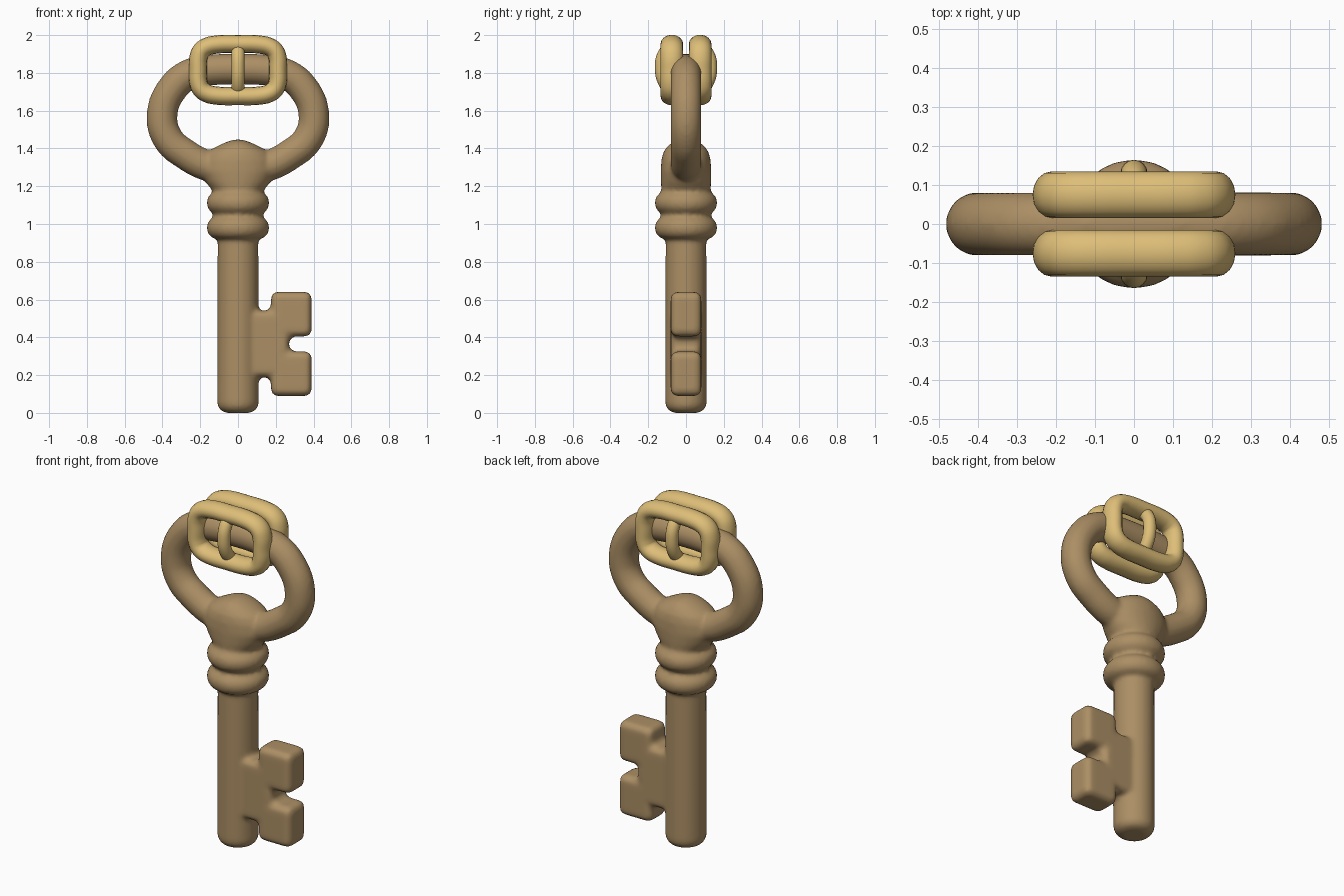
import bpy, bmesh, math

if "Cube" in bpy.data.objects:
    bpy.data.objects.remove(bpy.data.objects["Cube"])


def material(name, rgb):
    m = bpy.data.materials.new(name)
    m.diffuse_color = (*rgb, 1)
    m.use_nodes = True
    m.node_tree.nodes["Principled BSDF"].inputs["Base Color"].default_value = m.diffuse_color
    return m


BRONZE = material("aged bronze", (0.413, 0.275, 0.130))
GOLD = material("pale gold", (0.73, 0.515, 0.188))


def activate(o):
    bpy.ops.object.select_all(action='DESELECT')
    o.select_set(True)
    bpy.context.view_layer.objects.active = o


def from_bmesh(name, bm, mat):
    bmesh.ops.recalc_face_normals(bm, faces=bm.faces)
    me = bpy.data.meshes.new(name)
    bm.to_mesh(me)
    bm.free()
    o = bpy.data.objects.new(name, me)
    bpy.context.collection.objects.link(o)
    me.materials.append(mat)
    return o


def tube(name, pts, radius, mat, cyclic):
    """Round bar swept along a smooth path."""
    cu = bpy.data.curves.new(name, 'CURVE')
    cu.dimensions = '3D'
    sp = cu.splines.new('BEZIER')
    sp.bezier_points.add(len(pts) - 1)
    for p, co in zip(sp.bezier_points, pts):
        p.co = co
        p.handle_left_type = p.handle_right_type = 'AUTO'
    sp.use_cyclic_u = cyclic
    sp.resolution_u = 6
    cu.bevel_depth = radius
    cu.bevel_resolution = 6
    cu.use_fill_caps = True
    cu.materials.append(mat)
    o = bpy.data.objects.new(name, cu)
    bpy.context.collection.objects.link(o)
    activate(o)
    bpy.ops.object.convert(target='MESH')
    o = bpy.context.object
    bpy.ops.object.shade_smooth()
    return o


def loft(name, sections, mat, n=40):
    """Stack of ellipses given as (z, rx, ry)."""
    bm = bmesh.new()
    rings = []
    for z, rx, ry in sections:
        rings.append([bm.verts.new((rx * math.cos(2 * math.pi * i / n),
                                    ry * math.sin(2 * math.pi * i / n), z))
                      for i in range(n)])
    for a, b in zip(rings, rings[1:]):
        for i in range(n):
            j = (i + 1) % n
            bm.faces.new((a[i], a[j], b[j], b[i]))
    bm.faces.new(rings[0])
    bm.faces.new(rings[-1])
    return from_bmesh(name, bm, mat)


# shaft with rounded tip and two collars
profile = [(0.055 - 0.055 * math.cos(a), 0.055 + 0.055 * math.sin(a))
           for a in (math.pi / 2 * k / 6 for k in range(7))]
for zc in (0.98, 1.112):
    profile += [(zc - 0.06 * math.cos(a), 0.108 + 0.058 * math.sin(a))
                for a in (math.pi * k / 12 for k in range(13))]
profile.append((1.22, 0.115))
shaft = loft("shaft", [(z, r, r) for z, r in profile], BRONZE)

# flared neck
neck = loft("neck", [(1.14, .12, .12), (1.18, .138, .13), (1.22, .17, .133),
                     (1.28, .20, .134), (1.34, .19, .13), (1.38, .165, .12),
                     (1.41, .115, .10), (1.435, .06, .07), (1.447, .02, .025)], BRONZE)

# bow ring
half = [(.14, 1.815), (.25, 1.795), (.345, 1.72), (.402, 1.575), (.37, 1.45),
        (.28, 1.37), (.15, 1.305)]
path = [(0, 1.82)] + half + [(0, 1.29)] + [(-x, z) for x, z in reversed(half)]
bow = tube("bow", [(x, 0, z) for x, z in path], 0.082, BRONZE, True)

# bit with two teeth
outline = [(.05, .19), (.175, .19), (.175, .09), (.39, .09), (.39, .325),
           (.27, .325), (.27, .405), (.39, .405), (.39, .64), (.175, .64),
           (.175, .54), (.05, .54)]
bm = bmesh.new()
face = bm.faces.new([bm.verts.new((x, -.081, z)) for x, z in outline])
ext = bmesh.ops.extrude_face_region(bm, geom=[face])
bmesh.ops.translate(bm, vec=(0, .162, 0),
                    verts=[v for v in ext["geom"] if isinstance(v, bmesh.types.BMVert)])
bit = from_bmesh("bit", bm, BRONZE)
bev = bit.modifiers.new("round", 'BEVEL')
bev.width = 0.034
bev.segments = 4
activate(bit)
bpy.ops.object.modifier_apply(modifier="round")

# fuse the key parts into one soft cast surface
activate(shaft)
for o in (neck, bow, bit):
    o.select_set(True)
bpy.ops.object.join()
key = bpy.context.object
key.name = "key_body"
rem = key.modifiers.new("fuse", 'REMESH')
rem.mode = 'VOXEL'
rem.voxel_size = 0.013
rem.use_smooth_shade = True
sm = key.modifiers.new("soften", 'SMOOTH')
sm.factor = 0.5
sm.iterations = 5
for name in ("fuse", "soften"):
    bpy.ops.object.modifier_apply(modifier=name)
bpy.ops.object.shade_smooth()


# rounded rectangular links with a bowed centre bar, front and back
def soft(v):
    return math.copysign(abs(v) ** 0.5, v)


for side, label in ((-1, "front"), (1, "back")):
    pts = []
    for k in range(20):
        a = 2 * math.pi * k / 20
        pts.append((.212 * soft(math.cos(a)), 0, .138 * soft(math.sin(a))))
    link = tube(label + "_link", pts, 0.048, GOLD, True)
    link.scale.y = 1.25
    link.location = (0, side * .075, 1.815)
    bar = [(.07, 1.945), (.115, 1.90), (.13, 1.83), (.115, 1.755), (.07, 1.695)]
    tube(label + "_centre_bar", [(0, side * y, z) for y, z in bar], 0.035, GOLD, False)
